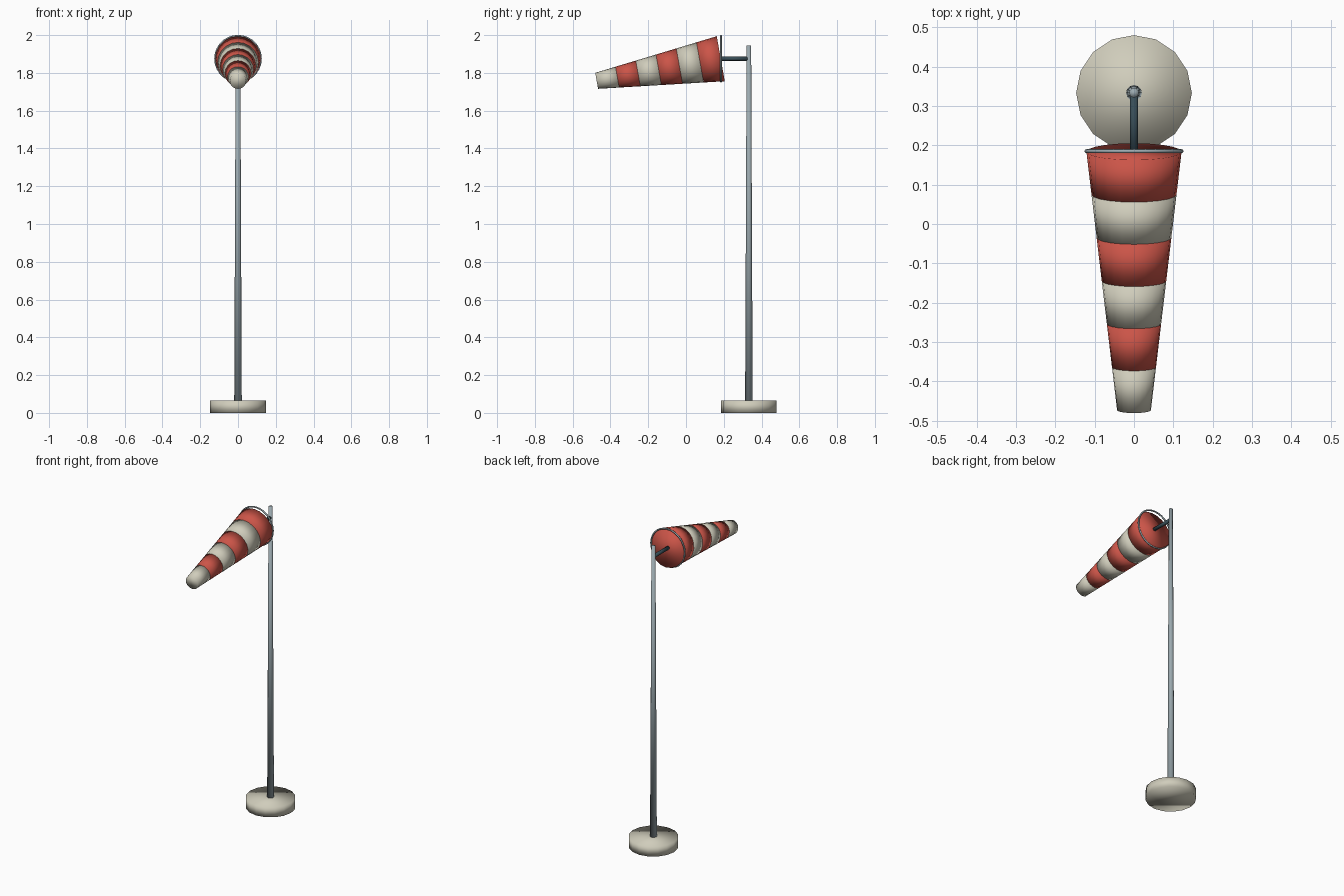
import bpy, math
from mathutils import Vector

if "Cube" in bpy.data.objects:
    bpy.data.objects.remove(bpy.data.objects["Cube"])

def material(name, rgb):
    m = bpy.data.materials.new(name)
    m.diffuse_color = (*rgb, 1)
    m.use_nodes = True
    m.node_tree.nodes["Principled BSDF"].inputs["Base Color"].default_value = m.diffuse_color
    return m

RED = material("windsock red", (0.60, 0.09, 0.065))
CREAM = material("warm cream", (0.63, 0.61, 0.50))
STEEL = material("grey steel", (0.33, 0.40, 0.43))
DARK = material("dark slate", (0.04, 0.075, 0.095))

def finish(name, mat):
    ob = bpy.context.object
    ob.name = name
    ob.data.materials.append(mat)
    bpy.ops.object.shade_smooth()
    return ob

def tapered(name, a, b, r1, r2, sides, mat):
    """Closed tapered cylinder from point a (radius r1) to point b (radius r2)."""
    a, b = Vector(a), Vector(b)
    d = b - a
    bpy.ops.mesh.primitive_cone_add(vertices=sides, radius1=r1, radius2=r2, depth=d.length,
                                    location=(a + b) / 2,
                                    rotation=d.to_track_quat('Z', 'Y').to_euler())
    return finish(name, mat)

POLE_Y, HUB_Z = 0.333, 1.875

# Foundation, mast and arm
tapered("base", (0, POLE_Y, 0), (0, POLE_Y, 0.065), 0.147, 0.147, 16, CREAM)
tapered("mast", (0, POLE_Y, 0.06), (0, POLE_Y, 1.945), 0.02, 0.012, 12, STEEL)
tapered("arm", (0, POLE_Y, HUB_Z), (0, 0.18, HUB_Z), 0.011, 0.011, 10, DARK)

# Hoop at the mouth of the sock
bpy.ops.mesh.primitive_torus_add(major_radius=0.121, minor_radius=0.005, major_segments=28,
                                 minor_segments=8, location=(0, 0.185, HUB_Z),
                                 rotation=(math.pi / 2, 0, 0))
finish("mouth_hoop", STEEL)

# Drooping sock in six alternating bands
mouth, tip = Vector((0, 0.184, HUB_Z)), Vector((0, -0.473, 1.758))
R_MOUTH, R_TIP, BANDS = 0.121, 0.043, 6
for i in range(BANDS):
    t0, t1 = i / BANDS, (i + 1) / BANDS
    tapered(f"sock_band_{i + 1}", mouth.lerp(tip, t0), mouth.lerp(tip, t1),
            R_MOUTH + (R_TIP - R_MOUTH) * t0, R_MOUTH + (R_TIP - R_MOUTH) * t1,
            20, CREAM if i % 2 else RED)
